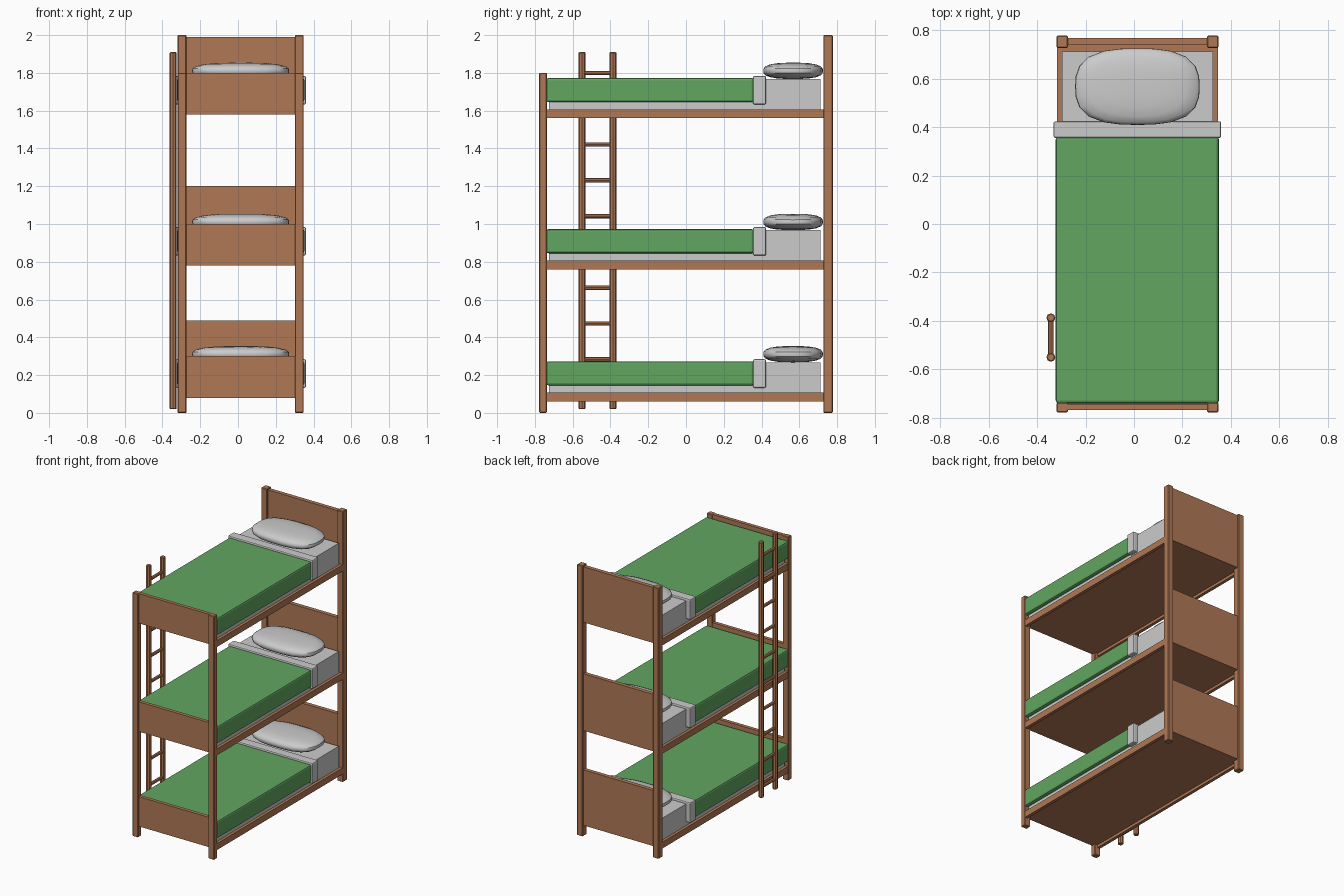
import bpy, bmesh, math
from mathutils import Matrix, Vector

if "Cube" in bpy.data.objects:
    bpy.data.objects.remove(bpy.data.objects["Cube"])


def material(name, color):
    m = bpy.data.materials.new(name)
    m.diffuse_color = (*color, 1)
    m.use_nodes = True
    m.node_tree.nodes["Principled BSDF"].inputs["Base Color"].default_value = m.diffuse_color
    return m


WOOD = material("wood", (0.44, 0.19, 0.09))
GREEN = material("green_cloth", (0.12, 0.38, 0.12))
CX = 0.014  # bed centre line; the ladder hangs off the left side


def finish(name, bm, mat=None, smooth=False):
    mesh = bpy.data.meshes.new(name)
    bm.to_mesh(mesh)
    bm.free()
    ob = bpy.data.objects.new(name, mesh)
    bpy.context.collection.objects.link(ob)
    if mat:
        mesh.materials.append(mat)
    if smooth:
        bpy.ops.object.select_all(action='DESELECT')
        ob.select_set(True)
        bpy.context.view_layer.objects.active = ob
        bpy.ops.object.shade_smooth_by_angle(angle=math.radians(40))
    return ob


def box(name, x, y, z, mat=None, bevel=0, segments=1):
    bm = bmesh.new()
    bmesh.ops.create_cube(bm, size=1)
    for v in bm.verts:
        for i, (lo, hi) in enumerate((x, y, z)):
            v.co[i] = lo if v.co[i] < 0 else hi
    if bevel:
        bmesh.ops.bevel(bm, geom=bm.edges[:], offset=bevel,
                        segments=segments, profile=0.5, affect='EDGES')
    return finish(name, bm, mat)


def rod(name, a, b, r, mat, bevel=0):
    a, b = Vector(a), Vector(b)
    bm = bmesh.new()
    bmesh.ops.create_cone(bm, cap_ends=True, segments=8, radius1=r, radius2=r,
                          depth=(b - a).length)
    if bevel:
        rims = [e for e in bm.edges if abs(e.verts[0].co.z - e.verts[1].co.z) < 1e-5]
        bmesh.ops.bevel(bm, geom=rims, offset=bevel, segments=1, affect='EDGES')
    rot = (b - a).to_track_quat('Z', 'Y').to_matrix().to_4x4()
    bmesh.ops.transform(bm, matrix=Matrix.Translation((a + b) / 2) @ rot, verts=bm.verts)
    return finish(name, bm, mat, smooth=True)


def pillow(name, center, half):
    # cushion: sphere pushed out toward a rounded box
    bm = bmesh.new()
    bmesh.ops.create_uvsphere(bm, u_segments=24, v_segments=12, radius=1)
    for v in bm.verts:
        n = 2.8
        k = sum(abs(c) ** n for c in v.co) ** (-1 / n)
        v.co = Vector(c + h * k * p for c, h, p in zip(center, half, v.co))
    return finish(name, bm, smooth=True)


# corner posts: tall at the head, shorter at the foot
for side, s in (("left", -1), ("right", 1)):
    xs = sorted((CX + s * 0.287, CX + s * 0.334))
    box(f"head_post_{side}", xs, (0.727, 0.777), (0, 2.0), WOOD, 0.004)
    box(f"foot_post_{side}", xs, (-0.777, -0.737), (0, 1.8), WOOD, 0.004)

# three bunks
for label, z in (("lower", 0.0), ("middle", 0.7), ("upper", 1.5)):
    def zz(lo, hi):
        return (z + lo, z + hi)

    head_top = 0.50 if label == "middle" else 0.49
    inner = (CX - 0.29, CX + 0.29)
    box(f"{label}_headboard", inner, (0.738, 0.768), zz(0.08, head_top), WOOD)
    box(f"{label}_footboard", inner, (-0.768, -0.742), zz(0.08, 0.30), WOOD)
    for side, s in (("left", -1), ("right", 1)):
        xs = sorted((CX + s * 0.309, CX + s * 0.332))
        box(f"{label}_rail_{side}", xs, (-0.745, 0.735), zz(0.06, 0.107), WOOD)
    box(f"{label}_base", (CX - 0.31, CX + 0.31), (-0.745, 0.74), zz(0.08, 0.102), WOOD)
    box(f"{label}_mattress", (CX - 0.311, CX + 0.311), (-0.725, 0.712), zz(0.102, 0.267))
    box(f"{label}_blanket", (CX - 0.337, CX + 0.337), (-0.74, 0.36),
        zz(0.145, 0.273), GREEN, 0.012, 2)
    box(f"{label}_sheet_fold", (CX - 0.346, CX + 0.346), (0.355, 0.424),
        zz(0.133, 0.284), None, 0.008, 2)
    pillow(f"{label}_pillow", (CX, 0.567, z + 0.311), (0.257, 0.158, 0.043))

# ladder on the left side
LX, Y0, Y1 = -0.343, -0.55, -0.387
for label, y in (("front", Y0), ("back", Y1)):
    rod(f"ladder_pole_{label}", (LX, y, 0.02), (LX, y, 1.91), 0.0185, WOOD, 0.004)
for i in range(10):
    h = 0.094 + i * 0.1895
    rod(f"ladder_rung_{i + 1}", (LX, Y0, h), (LX, Y1, h), 0.0115, WOOD)
